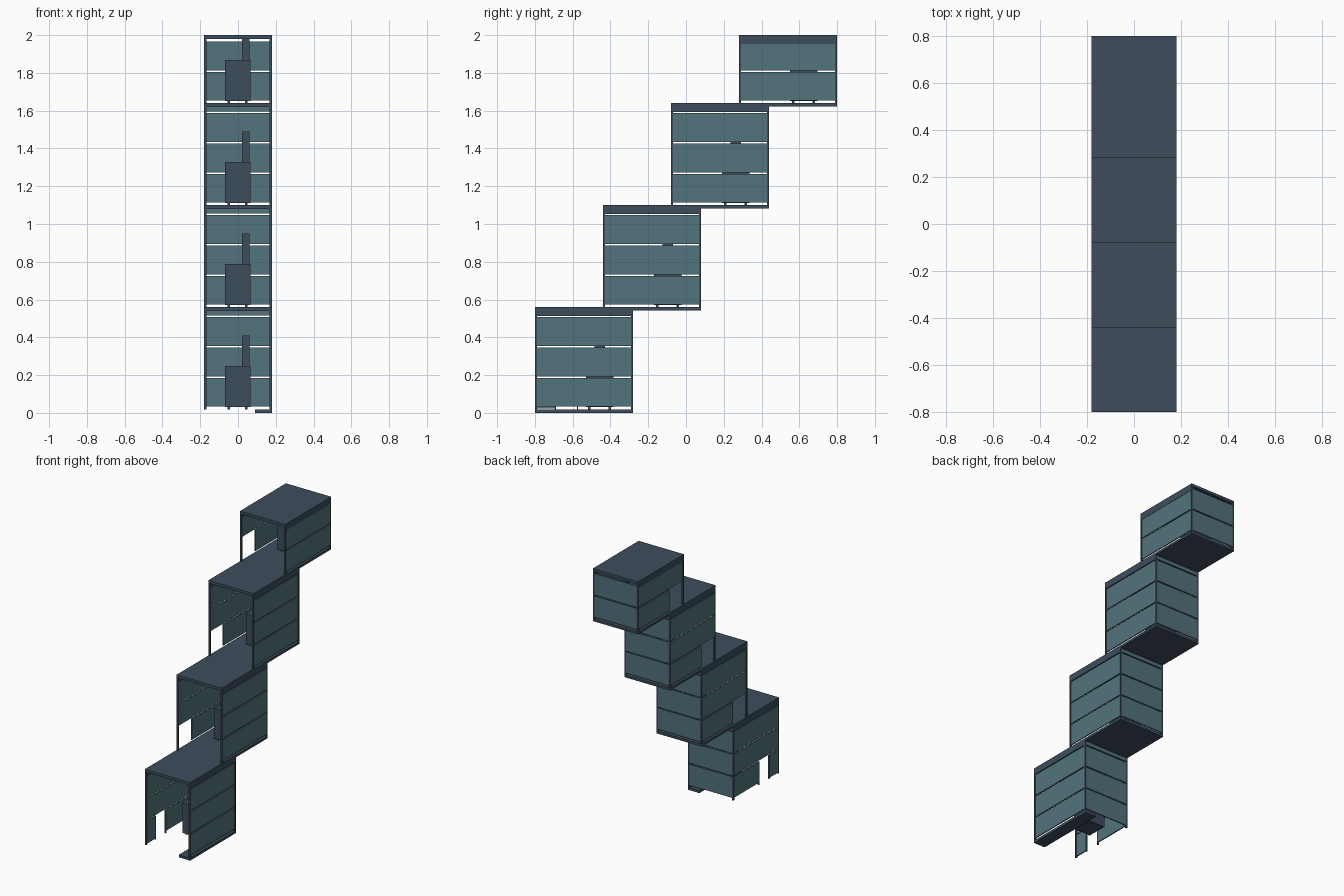
import bpy, bmesh
from mathutils import Matrix

if "Cube" in bpy.data.objects:
    bpy.data.objects.remove(bpy.data.objects["Cube"])


def material(name, rgb):
    m = bpy.data.materials.new(name)
    m.diffuse_color = (*rgb, 1)
    m.use_nodes = True
    m.node_tree.nodes["Principled BSDF"].inputs["Base Color"].default_value = m.diffuse_color
    return m


SLATE = material("dark slate", (0.047, 0.075, 0.108))
TEAL = material("muted teal", (0.085, 0.172, 0.2))


def boxes(name, spans, mat):
    """One object made of axis-aligned boxes (x0, x1, y0, y1, z0, z1)."""
    bm = bmesh.new()
    for x0, x1, y0, y1, z0, z1 in spans:
        centre = Matrix.Translation(((x0 + x1) / 2, (y0 + y1) / 2, (z0 + z1) / 2))
        size = Matrix.Diagonal((x1 - x0, y1 - y0, z1 - z0, 1))
        bmesh.ops.create_cube(bm, size=1, matrix=centre @ size)
    mesh = bpy.data.meshes.new(name)
    bm.to_mesh(mesh)
    bm.free()
    mesh.materials.append(mat)
    ob = bpy.data.objects.new(name, mesh)
    bpy.context.collection.objects.link(ob)
    return ob


W, D = 0.18, 0.52      # half width, depth of one cabin
POST, WALL = 0.012, 0.008
SLAB = 0.018

for i in range(4):
    n = f"_{i + 1}"
    base, front = 0.54 * i, -0.80 + 0.36 * i
    back = front + D
    top = 2.0 if i == 3 else base + 0.56
    floor_top = base + SLAB if i == 0 else base + 0.02

    # roof slab and the deeper beams along both sides
    boxes("roof" + n, [(-W, W, front, back, top - 0.02, top)], SLATE)
    boxes("roof_beams" + n,
          [(-W, -W + POST, front, back, top - 0.048, top - 0.02),
           (W - POST, W, front, back, top - 0.048, top - 0.02)], SLATE)

    # floor: only a narrow strip in the lowest cabin
    boxes("floor" + n, [(0.09 if i == 0 else -W, W, front, back,
                         floor_top - SLAB + 0.001 * (i > 0), floor_top)], SLATE)

    # corner posts
    boxes("corner_posts" + n,
          [(x, x + POST, y, y + POST, base + 0.018, top - 0.02)
           for x in (-W, W - POST) for y in (front, back - POST)], SLATE)

    # wall boards with open seams; the left wall has a low doorway
    boards, k = [], 0
    while True:
        z0 = base + 0.034 + 0.161 * k - 0.002 * (k > 0)
        z1 = min(base + 0.034 + 0.161 * (k + 1) - 0.010, top - 0.02)
        if z1 - z0 < 0.01:
            break
        y0, y1 = front + POST, back - POST
        xl = -W + 0.002
        boards.append((W - 0.002 - WALL, W - 0.002, y0, y1, z0, z1))
        boards.append((-W + POST, W - POST, back - 0.002 - WALL, back - 0.002, z0, z1))
        if k > 0:
            boards.append((xl, xl + WALL, y0, y1, z0, z1))
        elif i == 0:
            boards.append((xl, xl + WALL, y0, front + 0.11, z0 - 0.01, z1))
            boards.append((xl, xl + WALL, front + 0.225, y1, z0, z1))
        else:
            boards.append((xl, xl + WALL, front + 0.16, y1, z0, z1))
        k += 1
    boxes("wall_boards" + n, boards, TEAL)

    # door jambs of the lowest cabin
    if i == 0:
        boxes("door_jambs", [(-W, -W + POST, y, y + 0.006, 0.018, 0.185)
                             for y in (front + 0.107, front + 0.222)], SLATE)

    # stove with short legs and a flue
    y = front + 0.27
    boxes("stove" + n, [(-0.07, 0.065, y, y + 0.145, base + 0.03, base + 0.247)], SLATE)
    boxes("stove_legs" + n,
          [(x, x + 0.012, yy, yy + 0.012, base + 0.018, base + 0.03)
           for x in (-0.055, 0.038) for yy in (y + 0.012, y + 0.12)], SLATE)
    boxes("flue" + n, [(0.02, 0.06, y + 0.045, y + 0.1, base + 0.247,
                        min(base + 0.41, top - 0.02))], SLATE)
